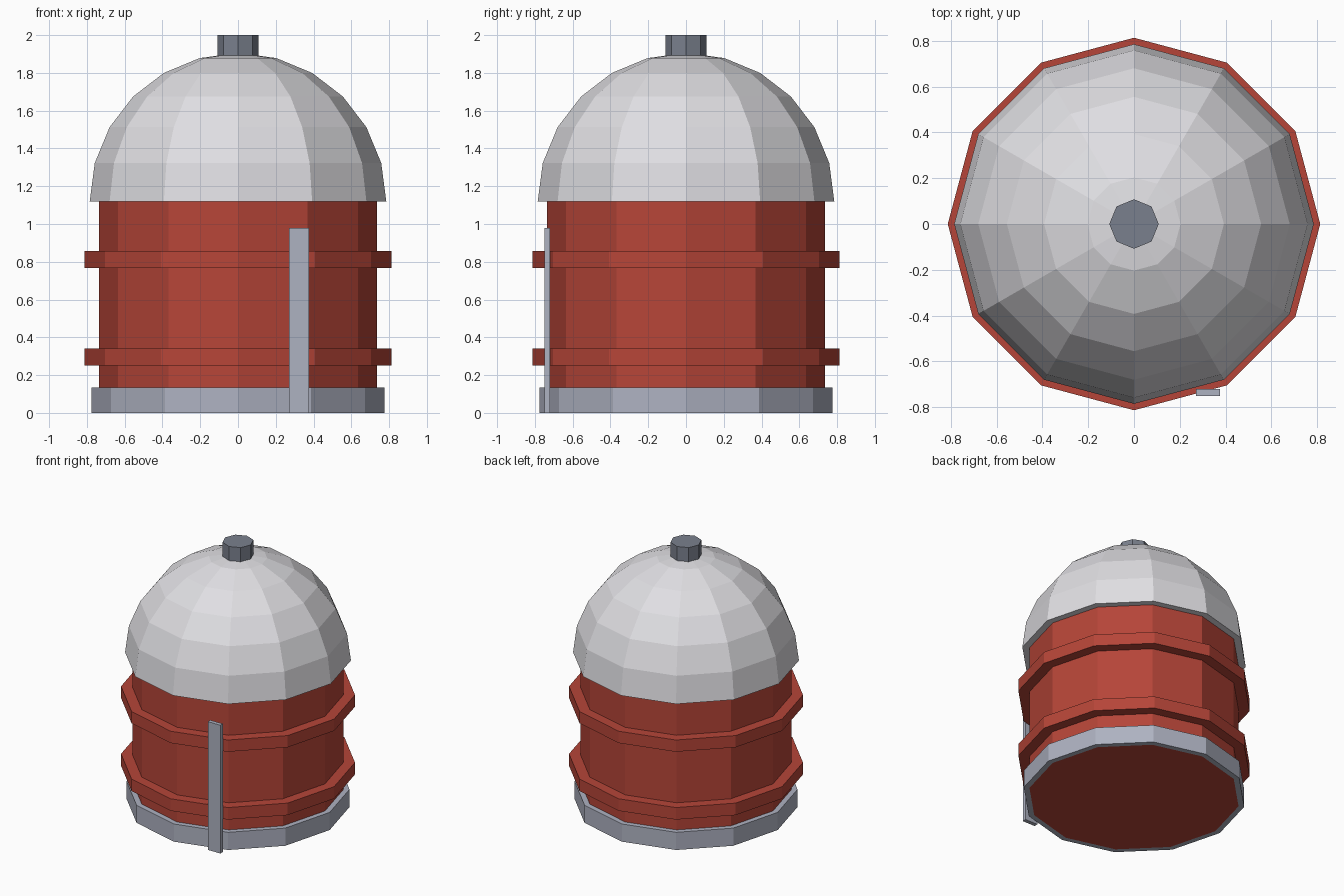
import bpy
import math

if "Cube" in bpy.data.objects:
    bpy.data.objects.remove(bpy.data.objects["Cube"])


def srgb(r, g, b):
    """8-bit display colour to linear RGBA."""
    lin = [(c / 255 / 12.92) if c < 11 else ((c / 255 + 0.055) / 1.055) ** 2.4 for c in (r, g, b)]
    return (*lin, 1.0)


def material(name, rgb):
    m = bpy.data.materials.new(name)
    m.diffuse_color = srgb(*rgb)
    m.use_nodes = True
    m.node_tree.nodes["Principled BSDF"].inputs["Base Color"].default_value = m.diffuse_color
    return m


RED = material("barn_red", (182, 69, 56))
WHITE = material("dome_white", (224, 223, 227))
GREY = material("pale_steel", (174, 178, 193))
DARK = material("dark_steel", (122, 128, 141))


def add_object(name, verts, faces, mat):
    mesh = bpy.data.meshes.new(name)
    mesh.from_pydata(verts, [], faces)
    mesh.materials.append(mat)
    obj = bpy.data.objects.new(name, mesh)
    bpy.context.collection.objects.link(obj)
    return obj


def lathe(name, profile, mat, sides=12, closed=False):
    """Spin (radius, z) points, listed bottom to top on the outside.
    A closed profile makes a band, an open one gets flat end caps."""
    verts = [(r * math.cos(2 * math.pi * i / sides), r * math.sin(2 * math.pi * i / sides), z)
             for r, z in profile for i in range(sides)]
    n = len(profile)
    faces = []
    for k in range(n if closed else n - 1):
        a, b = k * sides, ((k + 1) % n) * sides
        for i in range(sides):
            j = (i + 1) % sides
            faces.append((a + i, a + j, b + j, b + i))
    if not closed:
        faces.append(tuple(reversed(range(sides))))
        faces.append(tuple(range((n - 1) * sides, n * sides)))
    return add_object(name, verts, faces, mat)


def band(name, inner, outer, z0, z1, mat):
    return lathe(name, [(inner, z0), (outer, z0), (outer, z1), (inner, z1)], mat, closed=True)


BODY_R = 0.735
DOME_R, DOME_Z = 0.785, 1.12

# Tank wall, reaching just inside the dome
lathe("tank_wall", [(BODY_R, 0.0), (BODY_R, DOME_Z + 0.02)], RED)

# Foundation ring and the two hoops around the wall
band("foundation_ring", BODY_R, 0.775, 0.0, 0.135, GREY)
band("lower_hoop", BODY_R, 0.813, 0.25, 0.342, RED)
band("upper_hoop", BODY_R, 0.813, 0.768, 0.858, RED)

# Hemispherical roof in 15 degree steps, closed by a small cone at the top
dome = [(DOME_R * math.cos(math.radians(a)), DOME_Z + DOME_R * math.sin(math.radians(a)))
        for a in range(0, 90, 15)]
lathe("dome_roof", dome + [(0.01, DOME_Z + DOME_R)], WHITE)

# Vent cap on the crown
lathe("vent_cap", [(0.108, 1.88), (0.108, 2.0)], DARK, sides=8)

# Upright strip on the front
bpy.ops.mesh.primitive_cube_add(size=1, location=(0.323, -0.735, 0.49))
strip = bpy.context.object
strip.name = "front_strip"
strip.scale = (0.106, 0.03, 0.98)
bpy.ops.object.transform_apply(location=False, rotation=False, scale=True)
strip.data.materials.append(GREY)
